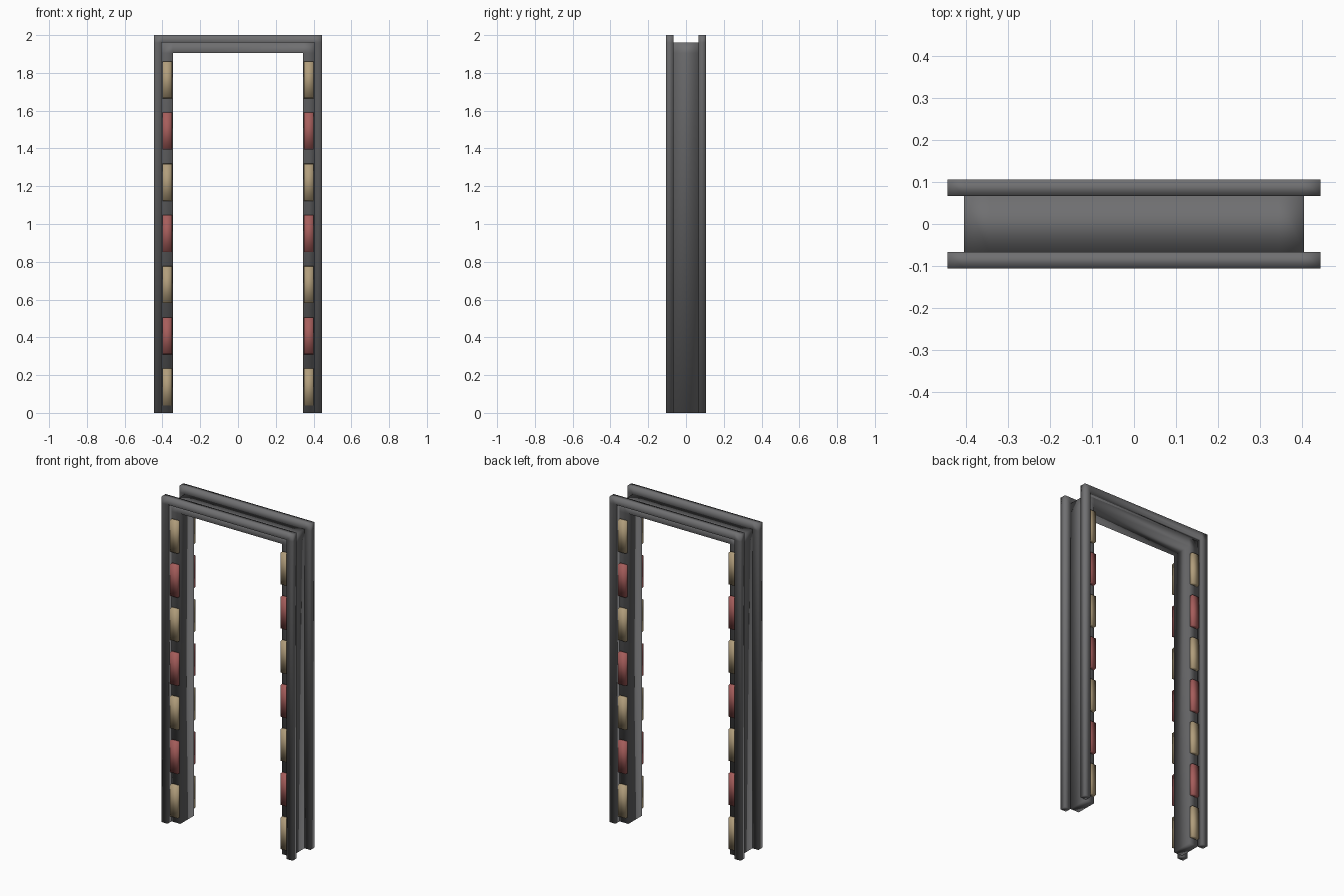
import bpy
import bmesh

cube = bpy.data.objects.get("Cube")
if cube:
    bpy.data.objects.remove(cube, do_unlink=True)


def make_material(name, rgb):
    mat = bpy.data.materials.new(name)
    mat.use_nodes = True
    mat.diffuse_color = (*rgb, 1)
    mat.node_tree.nodes["Principled BSDF"].inputs["Base Color"].default_value = (*rgb, 1)
    return mat


GREY = make_material("dark grey metal", (0.16, 0.16, 0.165))
CREAM = make_material("cream light", (0.44, 0.34, 0.20))
RED = make_material("red light", (0.38, 0.11, 0.105))


def finish(name, bm, mat):
    bmesh.ops.recalc_face_normals(bm, faces=bm.faces)
    mesh = bpy.data.meshes.new(name)
    bm.to_mesh(mesh)
    bm.free()
    mesh.materials.append(mat)
    mesh.shade_smooth()
    obj = bpy.data.objects.new(name, mesh)
    bpy.context.collection.objects.link(obj)
    return obj


def door_surround(name, inner, outer, under, top, y0, y1):
    """Upside-down U of two posts, two corner blocks and a lintel."""
    bm = bmesh.new()
    xs = (-outer, -inner, inner, outer)
    zs = (0, under, top)
    grid = [[bm.verts.new((x, y0, z)) for z in zs] for x in xs]
    for i in range(3):
        for j in range(2):
            if (i, j) != (1, 0):
                bm.faces.new((grid[i][j], grid[i + 1][j],
                              grid[i + 1][j + 1], grid[i][j + 1]))
    for v in [v for v in bm.verts if not v.link_faces]:
        bm.verts.remove(v)
    ext = bmesh.ops.extrude_face_region(bm, geom=bm.faces[:], use_keep_orig=True)
    moved = [g for g in ext["geom"] if isinstance(g, bmesh.types.BMVert)]
    bmesh.ops.translate(bm, verts=moved, vec=(0, y1 - y0, 0))
    return finish(name, bm, GREY)


def light(name, x, side, z, mat):
    """Thin lamp block, slightly narrower at its outer face."""
    bm = bmesh.new()
    bmesh.ops.create_cube(bm, size=1)
    for v in bm.verts:
        outer_face = v.co.y > 0
        inset = 0.004 if outer_face else 0
        y = 0.088 if outer_face else 0.06
        v.co = (x + v.co.x * (0.053 - inset), side * y, z + v.co.z * (0.197 - inset))
    return finish(name, bm, mat)


# Core frame, with raised trims on the front and back
door_surround("core_frame", 0.345, 0.405, 1.905, 1.96, -0.067, 0.067)
door_surround("front_trim", 0.405, 0.445, 1.96, 2.0, -0.106, -0.067)
door_surround("back_trim", 0.405, 0.445, 1.96, 2.0, 0.067, 0.106)

# Alternating lights up both posts, front and back
for face, side in (("front", -1), ("back", 1)):
    for hand, sx in (("left", 1), ("right", -1)):
        for i in range(7):
            light(f"{face}_{hand}_light_{i + 1}", sx * 0.375, side,
                  0.137 + i * 0.271, RED if i % 2 else CREAM)
